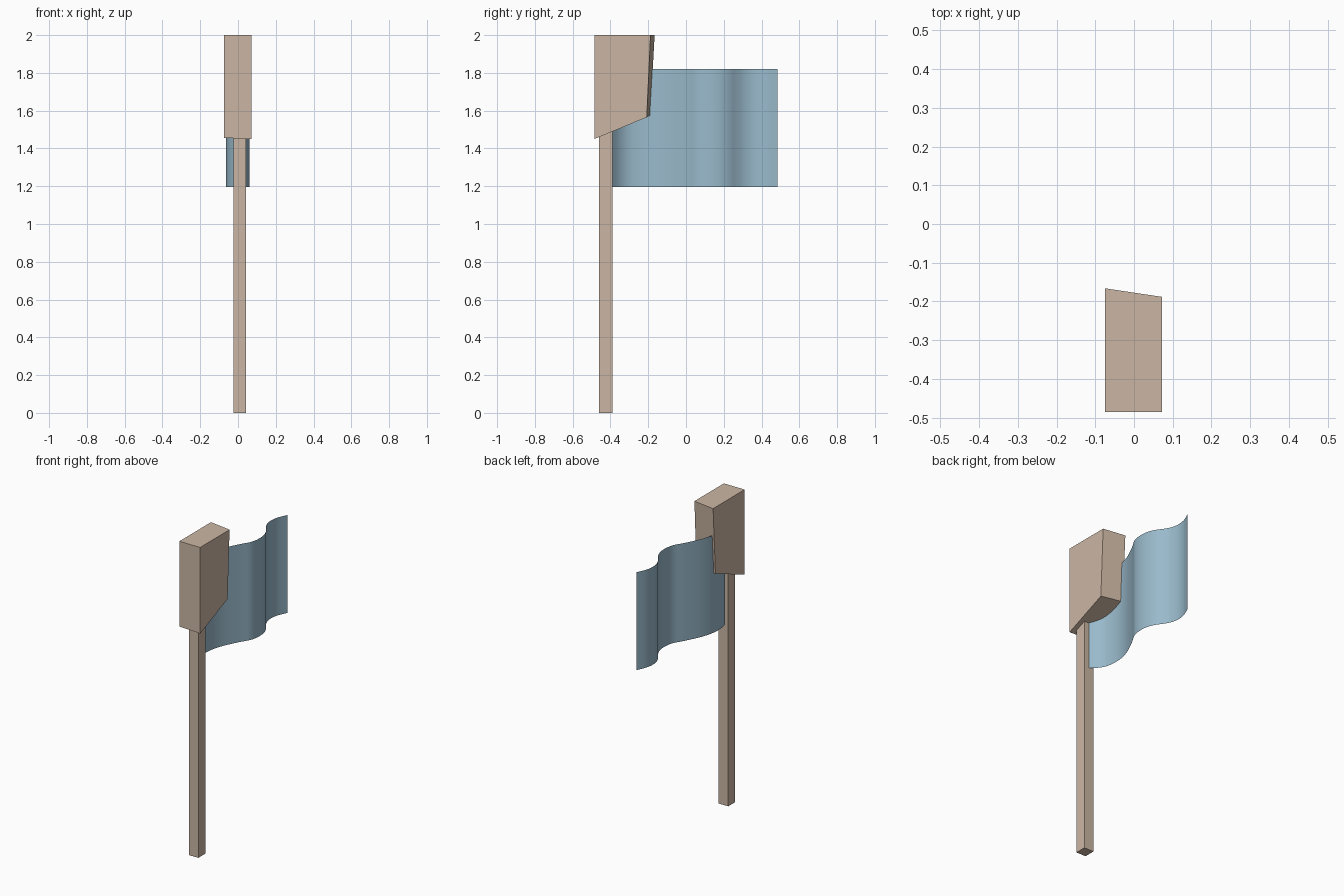
import bpy
from mathutils import Vector
from mathutils.geometry import interpolate_bezier

if "Cube" in bpy.data.objects:
    bpy.data.objects.remove(bpy.data.objects["Cube"])


def material(name, rgb):
    m = bpy.data.materials.new(name)
    m.diffuse_color = (*rgb, 1)
    m.use_nodes = True
    m.node_tree.nodes["Principled BSDF"].inputs["Base Color"].default_value = m.diffuse_color
    return m


def make(name, verts, faces, mat):
    me = bpy.data.meshes.new(name)
    me.from_pydata(verts, [], faces)
    me.materials.append(mat)
    ob = bpy.data.objects.new(name, me)
    bpy.context.collection.objects.link(ob)
    return ob


def side_prism(name, left, right, x0, x1, mat):
    """Join two four-point (y, z) side outlines, listed counter-clockwise seen from +x."""
    verts = [(x0, y, z) for y, z in left] + [(x1, y, z) for y, z in right]
    faces = [(3, 2, 1, 0), (4, 5, 6, 7)]
    faces += [(i, (i + 1) % 4, (i + 1) % 4 + 4, i + 4) for i in range(4)]
    return make(name, verts, faces, mat)


wood = material("wood", (0.60, 0.47, 0.37))
cloth = material("cloth", (0.32, 0.49, 0.60))

# Square pole, ending inside the block
outline = [(-0.46, 0), (-0.39, 0), (-0.39, 1.8), (-0.46, 1.8)]
side_prism("pole", outline, outline, -0.025, 0.042, wood)

# Tapered block at the top, slightly skewed
side_prism("top_block",
           [(-0.485, 1.456), (-0.19, 1.575), (-0.166, 2), (-0.485, 2)],
           [(-0.485, 1.45), (-0.208, 1.565), (-0.188, 2), (-0.485, 2)],
           -0.075, 0.072, wood)

# Waving flag: a smooth (x, y) path drawn up as a thin sheet
path = [Vector(p) for p in [
    (0.008, -0.39), (-0.028, -0.355), (-0.054, -0.31), (-0.064, -0.25),
    (-0.06, -0.18), (-0.036, -0.1), (0.013, 0.0), (0.048, 0.06),
    (0.06, 0.12), (0.056, 0.18), (0.036, 0.23), (0.008, 0.27),
    (-0.014, 0.31), (-0.025, 0.36), (-0.018, 0.42), (0.01, 0.485)]]
n = len(path)
tangent = [(path[min(i + 1, n - 1)] - path[max(i - 1, 0)]) / 6 for i in range(n)]
wave = [path[0]]
for i in range(n - 1):
    wave += interpolate_bezier(path[i], path[i] + tangent[i],
                               path[i + 1] - tangent[i + 1], path[i + 1], 5)[1:]
verts = [(p[0], p[1], z) for p in wave for z in (1.195, 1.82)]
faces = [(2 * i, 2 * i + 2, 2 * i + 3, 2 * i + 1) for i in range(len(wave) - 1)]
flag = make("flag", verts, faces, cloth)
flag.data.polygons.foreach_set("use_smooth", [True] * len(faces))
